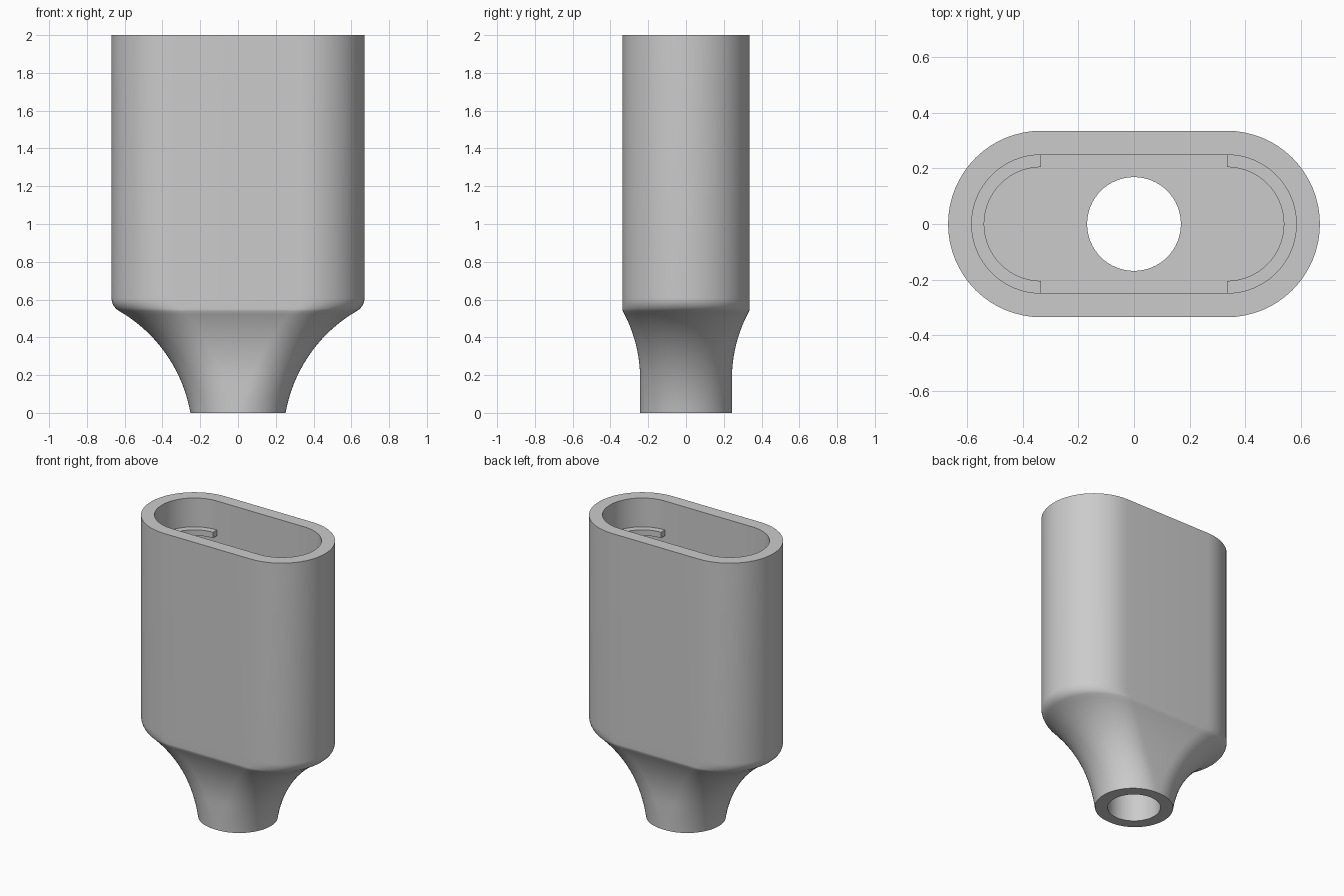
import bpy, bmesh
from math import sin, cos, pi, radians, sqrt

cube = bpy.data.objects.get("Cube")
if cube:
    bpy.data.objects.remove(cube)

grey = bpy.data.materials.new("plain grey")
grey.use_nodes = True
colour = (0.6, 0.6, 0.6, 1)
grey.diffuse_color = colour
grey.node_tree.nodes["Principled BSDF"].inputs["Base Color"].default_value = colour

ARC = 32             # segments in each half circle
HALF_X, HALF_Y = 0.67, 0.336
FLOOR = 0.6


def stadium(bm, half_x, half_y, z):
    """Ring of two half circles joined by straight sides."""
    offset = max(half_x - half_y, 0)
    ring = []
    for side in (0, 1):
        cx = -offset if side else offset
        for i in range(ARC + 1):
            a = -pi / 2 + pi * (side + i / ARC)
            ring.append(bm.verts.new((cx + half_y * cos(a), half_y * sin(a), z)))
    return ring


def finish(bm, name):
    bmesh.ops.remove_doubles(bm, verts=bm.verts, dist=1e-5)
    bmesh.ops.recalc_face_normals(bm, faces=bm.faces)
    mesh = bpy.data.meshes.new(name)
    bm.to_mesh(mesh)
    bm.free()
    mesh.materials.append(grey)
    obj = bpy.data.objects.new(name, mesh)
    bpy.context.collection.objects.link(obj)
    bpy.ops.object.select_all(action="DESELECT")
    obj.select_set(True)
    bpy.context.view_layer.objects.active = obj
    bpy.ops.object.shade_smooth_by_angle(angle=radians(30))
    return obj


def neck_depth(z):
    """Half depth of the neck: straight, then flaring to the body."""
    rise = max(z - 0.18, 0)
    return min(0.243 + 0.75 - sqrt(0.75 ** 2 - rise ** 2), HALF_Y)


# Outer outline: concave flare, then a rounded shoulder, then the straight body
outline = []
for i in range(21):
    t = radians(80 - 50 * i / 20)
    outline.append((0.252 + 0.78 * (sin(radians(80)) - sin(t)),
                    0.78 * (cos(t) - cos(radians(80)))))
x0, z0 = outline[-1]
r = (HALF_X - x0) * 2
for i in range(1, 9):
    t = radians(30 + 60 * i / 8)
    outline.append((x0 + r * (sin(t) - 0.5), z0 + r * (cos(radians(30)) - cos(t))))

# Shell: outside, rim, socket, floor and through hole as one closed loft
bm = bmesh.new()
rings = [stadium(bm, x, neck_depth(z), z) for x, z in outline]
rings += [stadium(bm, *s) for s in (
    (HALF_X, HALF_Y, 2), (0.585, 0.249, 2), (0.585, 0.249, FLOOR),
    (0.169, 0.169, FLOOR), (0.169, 0.169, 0))]
for k, low in enumerate(rings):
    high = rings[(k + 1) % len(rings)]
    for i in range(len(low)):
        j = (i + 1) % len(low)
        bm.faces.new((low[i], low[j], high[j], high[i]))
finish(bm, "holder_shell")

# Curved retaining lips inside each end of the socket
for name, sign in (("left_lip", 1), ("right_lip", -1)):
    bm = bmesh.new()
    loops = []
    for i in range(ARC + 1):
        a = -pi / 2 + pi * i / ARC
        loops.append([bm.verts.new((sign * (0.335 + rad * cos(a)), rad * sin(a), z))
                      for rad, z in ((0.205, 1.76), (0.251, 1.76),
                                     (0.251, 1.8), (0.205, 1.8))])
    for a, b in zip(loops, loops[1:]):
        for i in range(4):
            j = (i + 1) % 4
            bm.faces.new((a[i], a[j], b[j], b[i]))
    bm.faces.new(loops[0])
    bm.faces.new(loops[-1])
    finish(bm, name)
